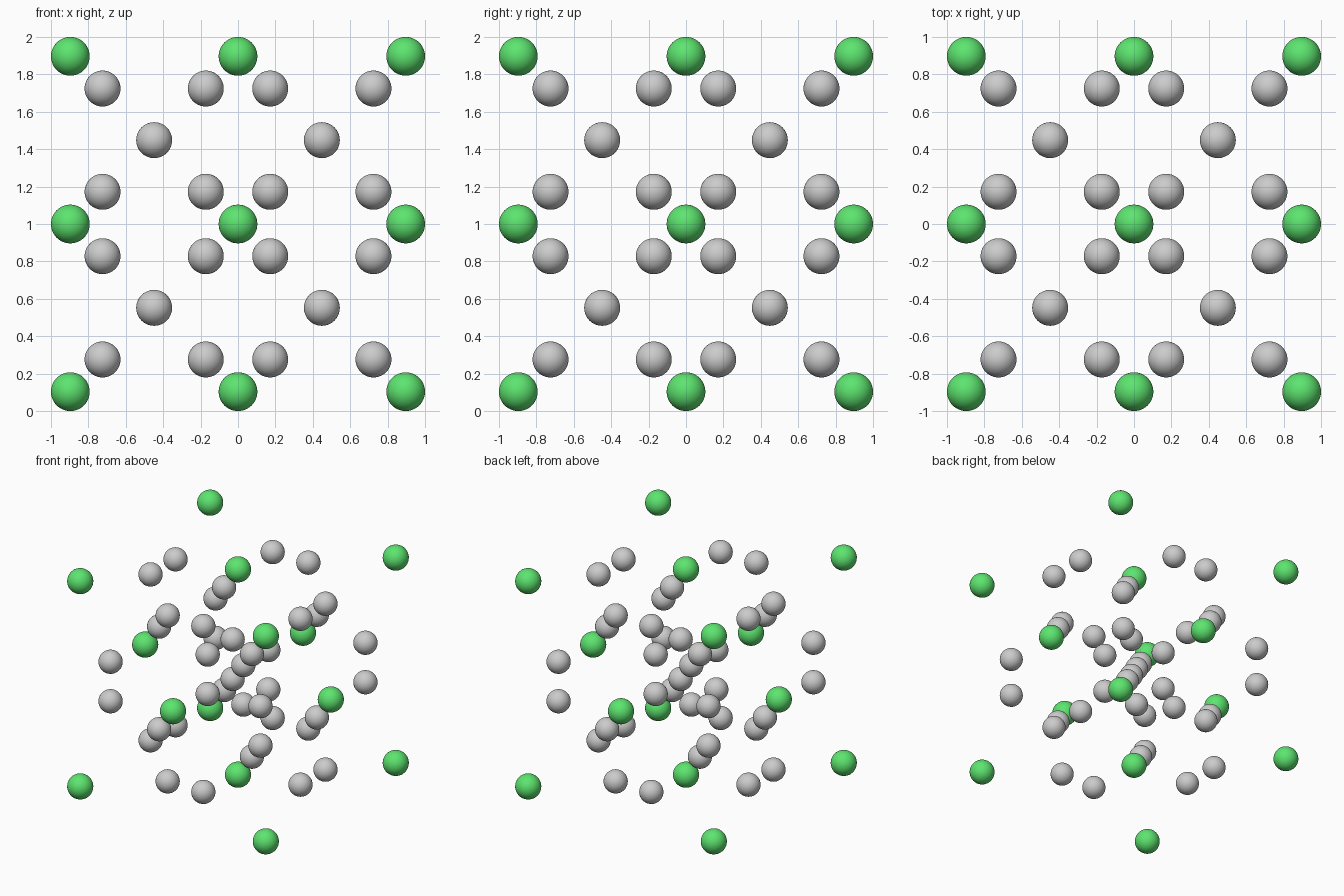
import bpy
from itertools import product

if "Cube" in bpy.data.objects:
    bpy.data.objects.remove(bpy.data.objects["Cube"])

A = 0.8965          # half the unit cell edge
R_GREEN, R_GREY = 0.1035, 0.096
Q = A / 2           # centre of each octant
D = 0.276           # offset of the tetrahedral neighbours

green = bpy.data.materials.new("green")
green.diffuse_color = (0.11, 0.78, 0.16, 1)
green.use_nodes = True
green.node_tree.nodes["Principled BSDF"].inputs["Base Color"].default_value = green.diffuse_color


def ball_mesh(name, radius, mat=None):
    bpy.ops.mesh.primitive_uv_sphere_add(segments=48, ring_count=24, radius=radius)
    ob = bpy.context.object
    bpy.ops.object.shade_smooth()
    mesh = ob.data
    mesh.name = name
    if mat:
        mesh.materials.append(mat)
    bpy.data.objects.remove(ob)
    return mesh


def place(name, mesh, x, y, z):
    ob = bpy.data.objects.new(name, mesh)
    ob.location = (x, y, z + 1)
    bpy.context.collection.objects.link(ob)


big = ball_mesh("green_ball", R_GREEN, green)
small = ball_mesh("grey_ball", R_GREY)

# Green balls: cube corners and face centres
for p in product((-1, 0, 1), repeat=3):
    zeros = p.count(0)
    if zeros in (0, 2):
        place("corner_atom" if zeros == 0 else "face_atom", big, *(A * c for c in p))

# Grey balls: one tetrahedral cluster of five, mirrored into the eight octants
cluster = [(0, 0, 0), (-1, -1, -1), (1, 1, -1), (1, -1, 1), (-1, 1, 1)]
for s in product((-1, 1), repeat=3):
    for t in cluster:
        name = "cluster_outer_atom" if any(t) else "cluster_centre_atom"
        place(name, small, *(k * (Q + D * c) for k, c in zip(s, t)))
